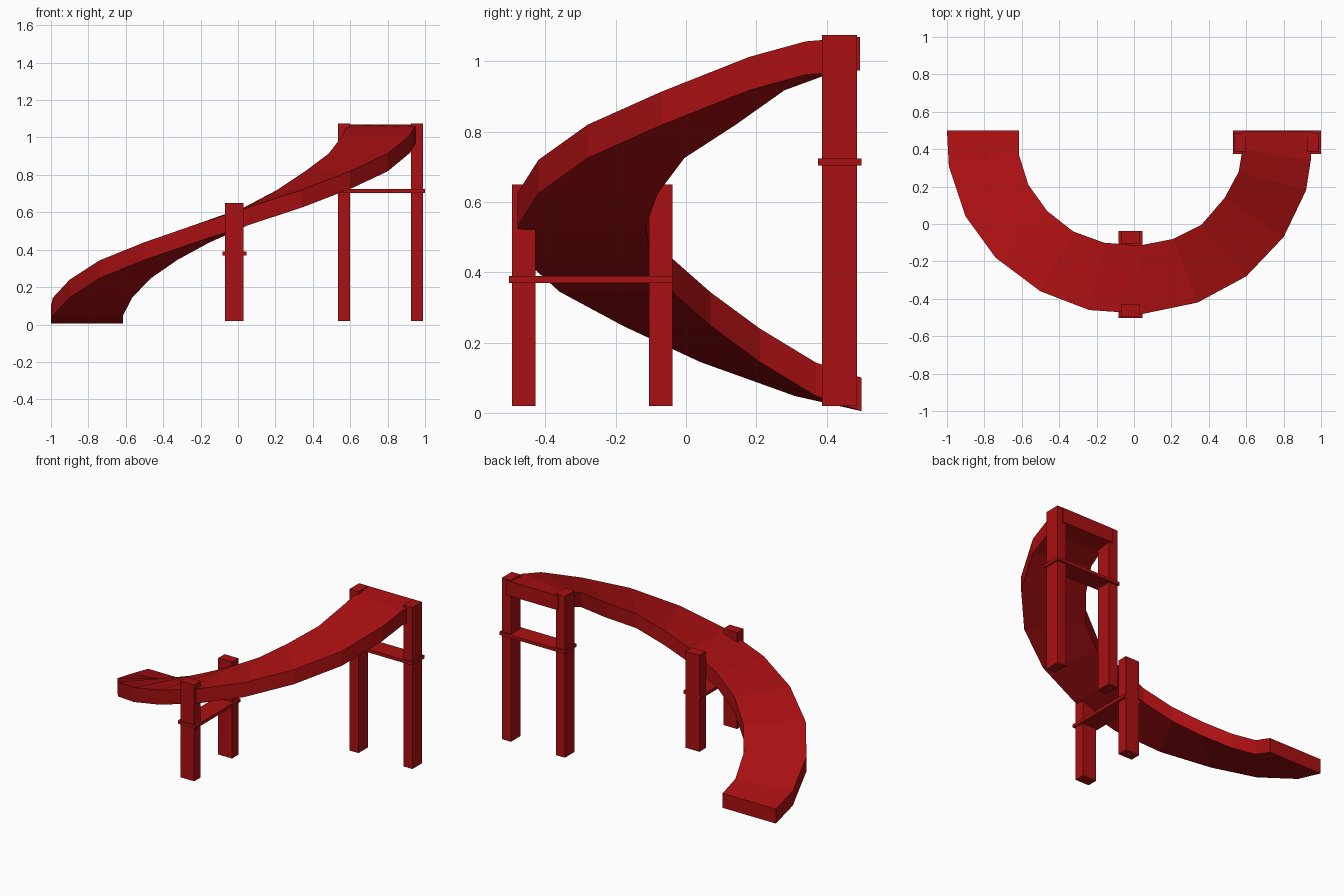
import bpy
import bmesh
from mathutils import Vector

default_cube = bpy.data.objects.get("Cube")
if default_cube:
    bpy.data.objects.remove(default_cube, do_unlink=True)

# Single painted-steel colour
red = bpy.data.materials.new("slide_red")
red.use_nodes = True
red.diffuse_color = (0.4, 0.005, 0.006, 1)
red.node_tree.nodes["Principled BSDF"].inputs["Base Color"].default_value = red.diffuse_color


def finish(name, bm):
    """Turn a bmesh into a named, coloured, flat-shaded object."""
    bmesh.ops.recalc_face_normals(bm, faces=bm.faces)
    mesh = bpy.data.meshes.new(name)
    bm.to_mesh(mesh)
    bm.free()
    mesh.materials.append(red)
    obj = bpy.data.objects.new(name, mesh)
    bpy.context.collection.objects.link(obj)
    return obj


def box(name, low, high):
    """Axis-aligned box between two opposite corners."""
    low, high = Vector(low), Vector(high)
    size, middle = high - low, (low + high) / 2
    bm = bmesh.new()
    bmesh.ops.create_cube(bm, size=1)
    for vert in bm.verts:
        vert.co = vert.co * size + middle
    return finish(name, bm)


# Curved chute: each station holds outer edge, inner edge and top height
stations = [
    ((-1.0, .5), (-.615, .5), .1), ((-.99, .31), (-.615, .37), .143),
    ((-.9, .04), (-.565, .21), .24), ((-.74, -.18), (-.465, .07), .343),
    ((-.5, -.36), (-.325, -.04), .44), ((-.24, -.46), (-.16, -.1), .53),
    ((.05, -.48), (.03, -.115), .625), ((.34, -.42), (.21, -.08), .72),
    ((.6, -.28), (.36, -.005), .82), ((.8, -.07), (.485, .14), .914),
    ((.92, .18), (.56, .28), 1.013), ((.945, .34), (.58, .4), 1.057),
    ((.955, .495), (.58, .495), 1.07),
]
thickness = .095


def build_chute():
    bm = bmesh.new()
    rings = []
    for outer, inner, top in stations:
        # The exit is clipped to the ground and the start is thinner
        bottom = max(0, top - thickness)
        corners = [(*outer, top), (*inner, top), (*inner, bottom), (*outer, bottom)]
        rings.append([bm.verts.new(corner) for corner in corners])
    for ring, following in zip(rings, rings[1:]):
        for i in range(4):
            j = (i + 1) % 4
            bm.faces.new((ring[i], ring[j], following[j], following[i]))
    bm.faces.new(rings[0])
    bm.faces.new(reversed(rings[-1]))
    return finish("slide_chute", bm)


build_chute()

# Tall support at the entry: two posts and a cross brace
for side, x in (("right", .535), ("left", .925)):
    box("tall_post_" + side, (x, .387, .02), (x + .065, .487, 1.075))
box("tall_brace", (.53, .375, .704), (1.0, .5, .724))

# Short support at the middle of the bend
for side, y in (("front", -.495), ("back", -.105)):
    box("short_post_" + side, (-.07, y, .02), (.03, y + .067, .65))
box("short_brace", (-.083, -.503, .37), (.045, -.038, .39))
